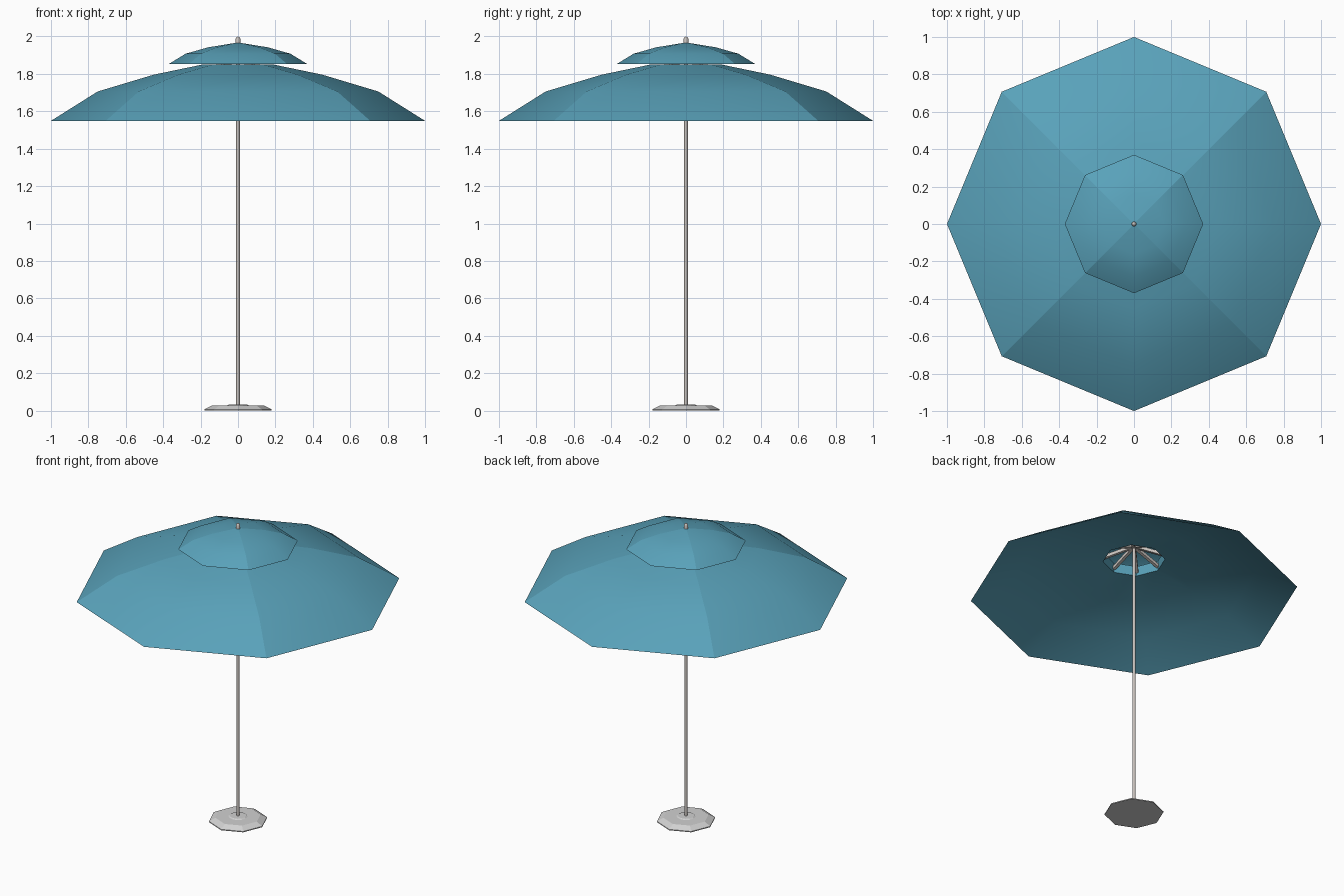
import bpy, bmesh
from math import pi, cos, sin
from mathutils import Vector

cube = bpy.data.objects.get("Cube")
if cube:
    bpy.data.objects.remove(cube, do_unlink=True)


def material(name, rgb):
    m = bpy.data.materials.new(name)
    m.use_nodes = True
    m.diffuse_color = (*rgb, 1)
    m.node_tree.nodes["Principled BSDF"].inputs["Base Color"].default_value = (*rgb, 1)
    return m


TEAL = material("teal fabric", (0.1, 0.36, 0.49))
METAL = material("pale metal", (0.57, 0.53, 0.5))
STONE = material("grey stone", (0.64, 0.64, 0.64))


def lathe(name, profile, mat, sides=8, smooth=None, corner_seams=False):
    """Turn a (radius, height) profile; zero radius makes a pole point."""
    bm = bmesh.new()
    rings = []
    for r, z in profile:
        n = sides if r else 1
        rings.append([bm.verts.new((r * cos(2 * pi * i / sides),
                                    r * sin(2 * pi * i / sides), z)) for i in range(n)])
    for a, b in zip(rings, rings[1:]):
        for i in range(sides):
            j = (i + 1) % sides
            loop = [a[i % len(a)], a[j % len(a)], b[j % len(b)], b[i % len(b)]]
            bm.faces.new(list(dict.fromkeys(loop)))
    # Fabric panels meet in crisp seams on the diagonals only
    if corner_seams:
        for f in bm.faces:
            f.smooth = True
        for e in bm.edges:
            on_diagonal = all(abs(abs(v.co.x) - abs(v.co.y)) < 1e-4 for v in e.verts)
            runs_inward = abs(e.verts[0].co.z - e.verts[1].co.z) > 1e-4
            if on_diagonal and runs_inward:
                e.smooth = False
    mesh = bpy.data.meshes.new(name)
    bm.to_mesh(mesh)
    bm.free()
    obj = bpy.data.objects.new(name, mesh)
    bpy.context.collection.objects.link(obj)
    mesh.materials.append(mat)
    if smooth:
        bpy.ops.object.select_all(action='DESELECT')
        obj.select_set(True)
        bpy.context.view_layer.objects.active = obj
        bpy.ops.object.shade_smooth_by_angle(angle=smooth)


# Main canopy, open at the centre, its shallower lining, and the vent cap over it
canopy = [(1, 1.549), (0.75, 1.706), (0.45, 1.796), (0.19, 1.85)]
lining = [(r, 1.549 + 0.78 * (z - 1.549)) for r, z in reversed(canopy)]
lathe("canopy", canopy, TEAL, corner_seams=True)
lathe("canopy_lining", [canopy[-1]] + lining, TEAL, 8, pi / 4.5)
lathe("vent_cap", [(0.37, 1.853), (0.28, 1.908), (0.16, 1.942), (0, 1.968)],
      TEAL, corner_seams=True)

# Pole, hub and finial
lathe("pole", [(0, 0.01), (0.01, 0.01), (0.01, 1.96), (0, 1.96)], METAL, 12, pi / 4)
lathe("hub", [(0, 1.865), (0.018, 1.865), (0.018, 1.89), (0, 1.89)], METAL, 12, pi / 4)
lathe("finial", [(0.013, 1.955), (0.013, 1.988), (0.008, 1.997), (0, 2.0)],
      METAL, 12, pi / 4)

# Ribs from the hub into the fabric at the corners of the vent opening
for i in range(8):
    a = 2 * pi * i / 8
    start = Vector((0.01 * cos(a), 0.01 * sin(a), 1.88))
    end = Vector((0.24 * cos(a), 0.24 * sin(a), 1.795))
    bpy.ops.mesh.primitive_cube_add(size=1, location=(start + end) / 2)
    rib = bpy.context.object
    rib.name = f"rib_{i + 1}"
    rib.scale = (0.02, 0.02, (end - start).length)
    rib.rotation_euler = (end - start).to_track_quat('Z', 'Y').to_euler()
    rib.data.materials.append(METAL)

# Weighted foot with a raised collar
lathe("base", [(0, 0), (0.18, 0), (0.18, 0.006), (0.14, 0.027), (0, 0.027)], STONE)
lathe("base_collar", [(0.06, 0.026), (0.05, 0.032), (0, 0.032)], STONE, 12)
